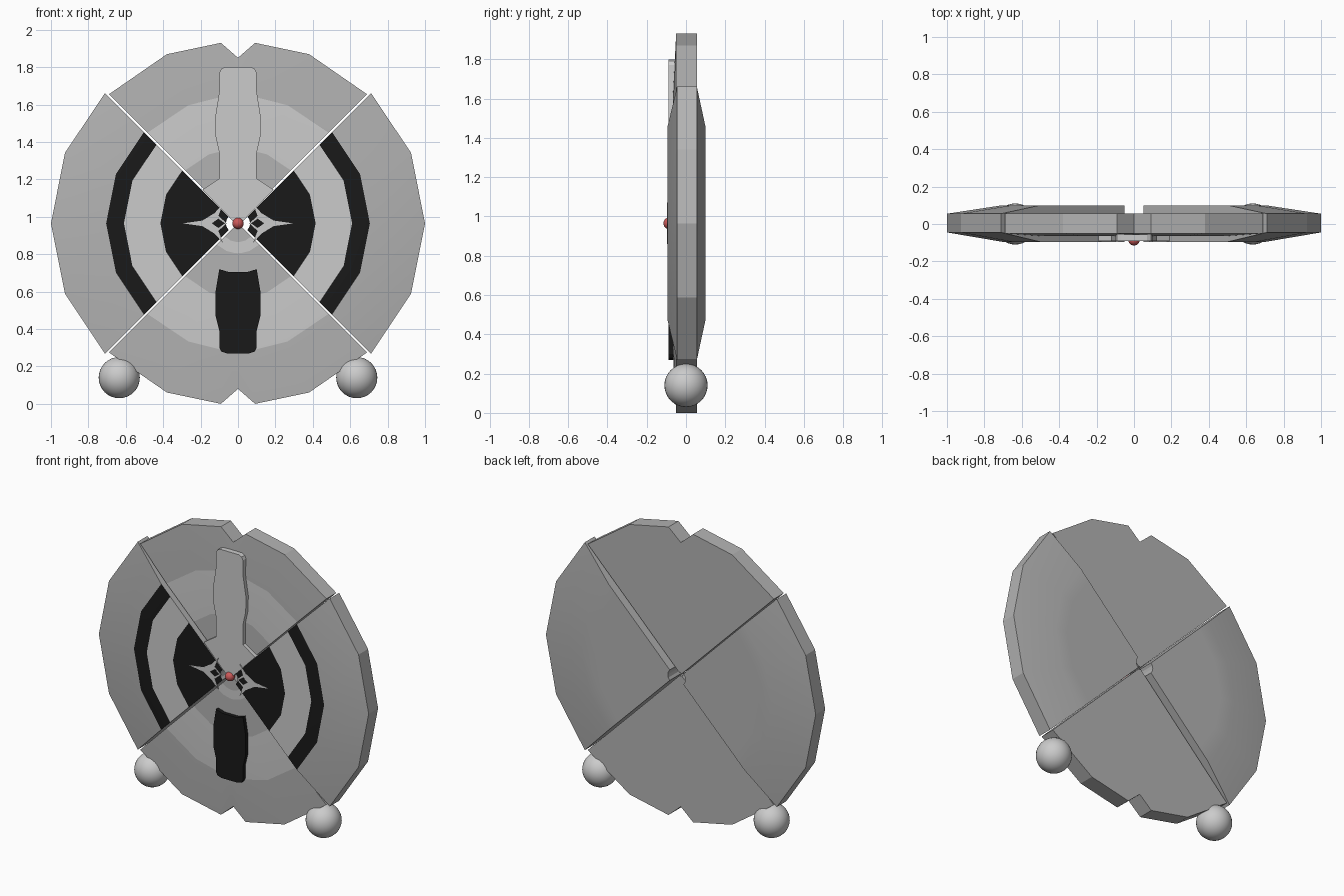
import bpy, bmesh, math

if "Cube" in bpy.data.objects:
    bpy.data.objects.remove(bpy.data.objects["Cube"])

CZ = 0.965  # height of the disc centre


def mat(name, rgb):
    m = bpy.data.materials.new(name)
    m.diffuse_color = (*rgb, 1)
    m.use_nodes = True
    m.node_tree.nodes["Principled BSDF"].inputs["Base Color"].default_value = m.diffuse_color
    return m


GREY = None
LIGHT = mat("light_grey", (0.8, 0.8, 0.8))
BLACK = mat("black", (0.01, 0.01, 0.01))
RED = mat("red", (0.6, 0.1, 0.1))
PLAIN = mat("plain_grey", (0.45, 0.45, 0.45))


def finish(name, bm, mats=(), angle=15):
    bmesh.ops.recalc_face_normals(bm, faces=bm.faces)
    me = bpy.data.meshes.new(name)
    bm.to_mesh(me)
    bm.free()
    for m in mats:
        me.materials.append(m)
    ob = bpy.data.objects.new(name, me)
    bpy.context.collection.objects.link(ob)
    bpy.ops.object.select_all(action='DESELECT')
    ob.select_set(True)
    bpy.context.view_layer.objects.active = ob
    bpy.ops.object.shade_smooth_by_angle(angle=math.radians(angle))
    return ob


def wedge(name, base, angles, rims, rings, bands, front, back, shift=0.0):
    """Quarter of the disc: concentric rings, last one is the thin rim."""
    bm = bmesh.new()
    n = len(angles)
    b = math.radians(base)

    def grid(ys):
        rows = []
        for k in range(len(rings) + 1):
            row = []
            for t, rim in zip(angles, rims):
                r = rings[k] if k < len(rings) else rim
                a = b + math.radians(t)
                y = ys[0] if k < len(rings) else ys[1]
                row.append(bm.verts.new((r * math.cos(a) + shift * math.cos(b), y,
                                         CZ + r * math.sin(a) + shift * math.sin(b))))
            rows.append(row)
        return rows

    f, k_ = grid(front), grid(back)
    for k in range(len(rings)):
        for j in range(n - 1):
            face = bm.faces.new((f[k][j], f[k][j + 1], f[k + 1][j + 1], f[k + 1][j]))
            face.material_index = bands[k]
            bm.faces.new((k_[k][j], k_[k + 1][j], k_[k + 1][j + 1], k_[k][j + 1]))
        for j in (0, n - 1):
            bm.faces.new((f[k][j], f[k + 1][j], k_[k + 1][j], k_[k][j]))
    for k in (0, len(rings)):
        for j in range(n - 1):
            bm.faces.new((f[k][j], f[k][j + 1], k_[k][j + 1], k_[k][j]))
    return finish(name, bm, (PLAIN, LIGHT, BLACK))


def plate(name, pts, y0, y1, m=None):
    """Flat outline in x, z extruded from y0 to y1."""
    bm = bmesh.new()
    face = bm.faces.new([bm.verts.new((x, y0, z)) for x, z in pts])
    ext = bmesh.ops.extrude_face_region(bm, geom=[face])
    for v in ext['geom']:
        if isinstance(v, bmesh.types.BMVert):
            v.co.y = y1
    return finish(name, bm, (m,) if m else ())


def ball(name, loc, r, m=None):
    bm = bmesh.new()
    bmesh.ops.create_uvsphere(bm, u_segments=32, v_segments=16, radius=r)
    ob = finish(name, bm, (m,) if m else (), 60)
    ob.location = loc


def mirrored(half):
    return half + [(-x, z) for x, z in reversed(half) if x > 0]


# thick side quarters with painted rings
side_angles = [-45, -22.5, 0, 22.5, 45]
for name, base in (("right_quarter", 0), ("left_quarter", 180)):
    wedge(name, base, side_angles, [0.985] * 5, [0.05, 0.40, 0.595, 0.69],
          [2, 1, 2, 0], (-0.095, -0.045), (0.1, 0.055), 0.015)

# thinner notched top and bottom quarters
cap_angles = [-45, -22.8, -5.4, 0, 5.4, 22.8, 45]
cap_rims = [0.976, 0.981, 0.9693, 0.885, 0.9693, 0.981, 0.976]
for name, base, bands in (("top_quarter", 90, [0, 0, 0, 1, 0]),
                          ("bottom_quarter", 270, [0, 1, 0, 1, 0])):
    wedge(name, base, cap_angles, cap_rims, [0.01, 0.10, 0.16, 0.40, 0.685],
          bands, (-0.065, -0.05), (0.055, 0.055))

# upper raised bar with flared foot
plate("upper_bar", mirrored([(0.02, 0.97), (0.19, 1.145), (0.10, 1.205), (0.10, 1.34),
                             (0.12, 1.43), (0.122, 1.53), (0.10, 1.67), (0.10, 1.77),
                             (0.09, 1.79), (0.07, 1.80)]), -0.09, -0.055)

# lower black bar
plate("lower_bar", mirrored([(0.06, 0.27), (0.09, 0.28), (0.10, 0.30), (0.10, 0.39),
                             (0.12, 0.47), (0.12, 0.60), (0.10, 0.72), (0.05, 0.705)]),
      -0.09, -0.055, BLACK)

# pointed flame marks with dark centres
flame = [(0.06, 0), (0.105, 0.04), (0.08, 0.105), (0.125, 0.055), (0.19, 0.015), (0.295, 0),
         (0.19, -0.015), (0.125, -0.055), (0.08, -0.105), (0.105, -0.04)]
eye = [(0.07, 0), (0.105, 0.025), (0.14, 0), (0.105, -0.025)]
for side, s in (("right", 1), ("left", -1)):
    plate(side + "_flame", [(s * x, CZ + z) for x, z in flame], -0.0965, -0.09, LIGHT)
    plate(side + "_flame_centre", [(s * x, CZ + z) for x, z in eye], -0.0975, -0.09, BLACK)
    # ball feet
    ball(side + "_ball_foot", (s * 0.635, 0, 0.14), 0.11)

# red centre stud
ball("centre_stud", (0, -0.085, CZ), 0.03, RED)
